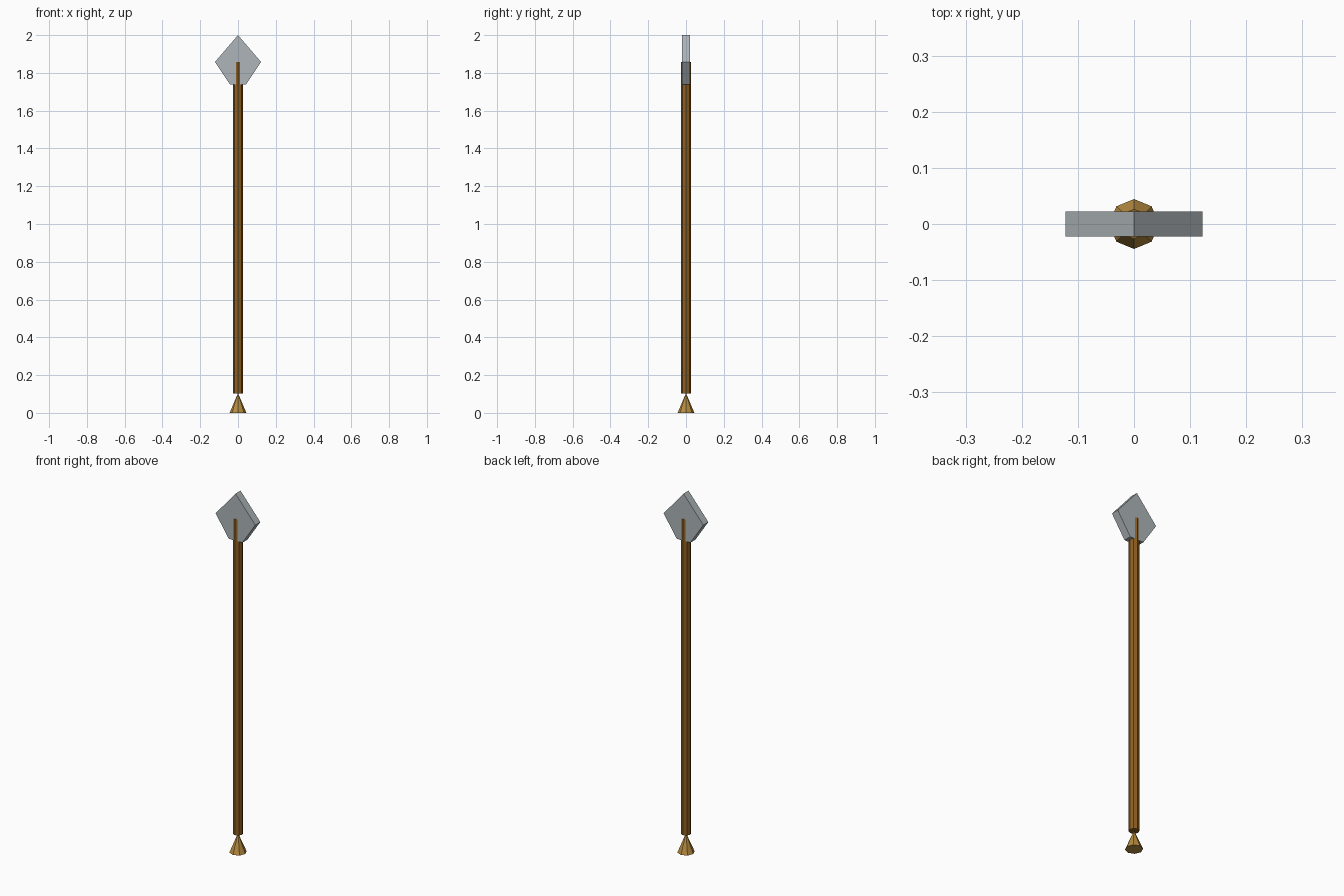
import bpy, bmesh, math
from mathutils import Matrix

if "Cube" in bpy.data.objects:
    bpy.data.objects.remove(bpy.data.objects["Cube"])


def material(name, color):
    m = bpy.data.materials.new(name)
    m.diffuse_color = color
    m.use_nodes = True
    m.node_tree.nodes["Principled BSDF"].inputs["Base Color"].default_value = m.diffuse_color
    return m


def add_object(name, bm, mat=None):
    bmesh.ops.recalc_face_normals(bm, faces=bm.faces)
    me = bpy.data.meshes.new(name)
    bm.to_mesh(me)
    bm.free()
    ob = bpy.data.objects.new(name, me)
    bpy.context.collection.objects.link(ob)
    if mat:
        me.materials.append(mat)
    return ob


def octagonal(name, r_bottom, r_top, z0, z1, mat):
    bm = bmesh.new()
    bmesh.ops.create_cone(bm, cap_ends=True, segments=8, radius1=r_bottom,
                          radius2=r_top, depth=z1 - z0,
                          matrix=Matrix.Translation((0, 0, (z0 + z1) / 2)))
    bmesh.ops.remove_doubles(bm, verts=bm.verts, dist=1e-5)
    return add_object(name, bm, mat)


wood = material("wood", (0.27, 0.115, 0.015, 1))
brass = material("brass", (0.47, 0.26, 0.05, 1))
steel = material("steel", (0.42, 0.46, 0.48, 1))

# Shaft, running up into the blade so its ridges show on both faces
octagonal("shaft", 0.0268, 0.0268, 0.103, 1.858, wood)

# Butt cone under the shaft
octagonal("butt_cone", 0.0445, 0.0, 0.0, 0.105, brass)

# Flat five-sided blade
half = 0.022
right = [(0.042, 1.738), (0.122, 1.858)]
outline = right + [(0, 2.0)] + [(-x, z) for x, z in reversed(right)]
bm = bmesh.new()
face = bm.faces.new([bm.verts.new((x, -half, z)) for x, z in outline])
ext = bmesh.ops.extrude_face_region(bm, geom=[face], use_keep_orig=True)
new_verts = [g for g in ext["geom"] if isinstance(g, bmesh.types.BMVert)]
bmesh.ops.translate(bm, verts=new_verts, vec=(0, 2 * half, 0))
add_object("blade", bm, steel)
